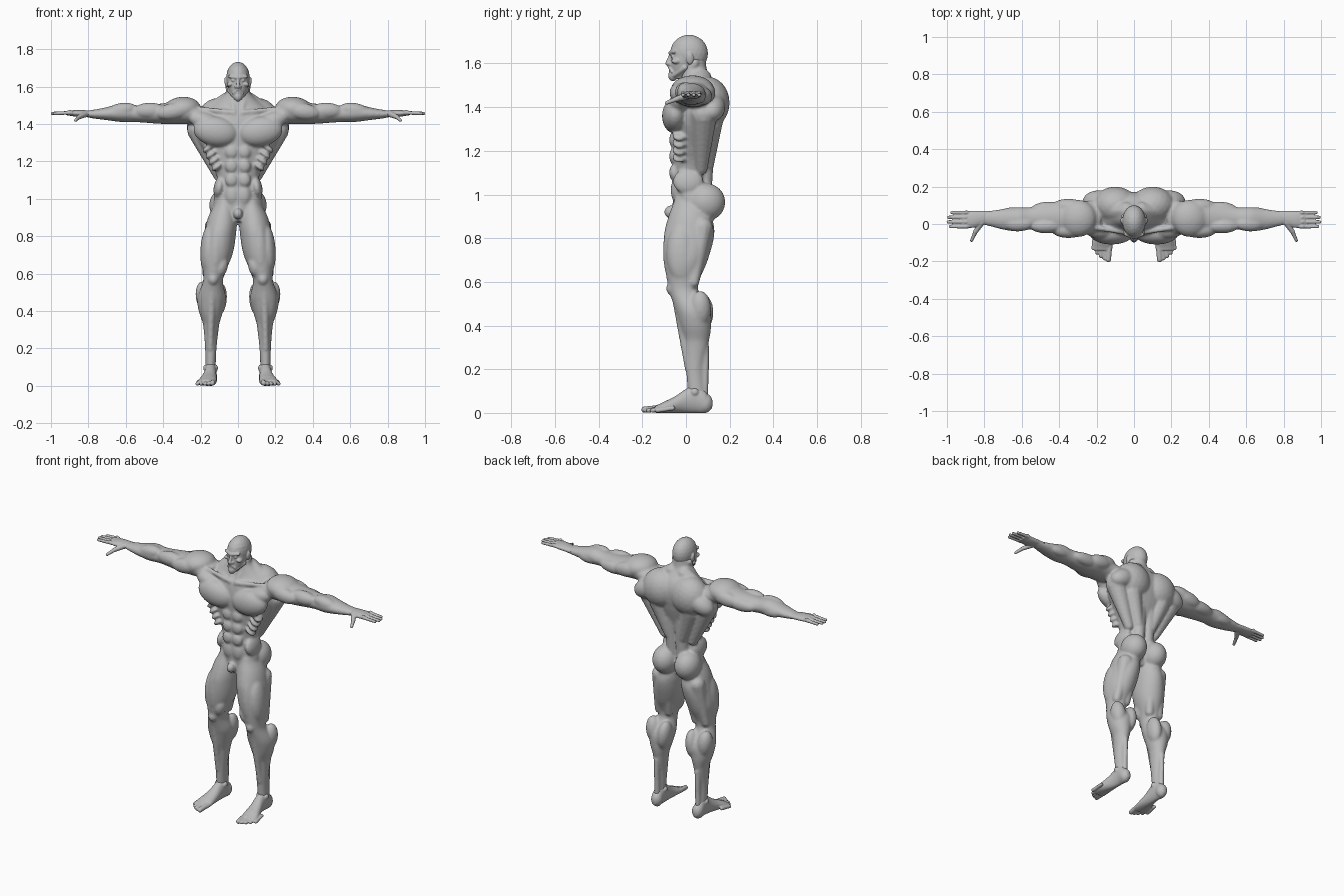
import bpy
import bmesh
import math
from mathutils import Matrix, Vector

cube = bpy.data.objects.get("Cube")
if cube:
    bpy.data.objects.remove(cube, do_unlink=True)

GREY = (0.5, 0.5, 0.5, 1)
clay = bpy.data.materials.new("clay_grey")
clay.use_nodes = True
clay.diffuse_color = GREY
shader = next(node for node in clay.node_tree.nodes if node.type == "BSDF_PRINCIPLED")
shader.inputs["Base Color"].default_value = GREY


def blob(target, at, size, tilt=0, detail=3):
    """Ellipsoid mass; a positive tilt lowers its outer end."""
    turn = Matrix.Rotation(math.radians(tilt), 4, "Y")
    matrix = Matrix.Translation(at) @ turn @ Matrix.Diagonal((*size, 1))
    bmesh.ops.create_icosphere(target, subdivisions=detail, radius=1, matrix=matrix)


def strand(target, start, end, thick, thin):
    """Tapering rounded strand built from overlapping balls."""
    start, end = Vector(start), Vector(end)
    count = math.ceil((end - start).length / (thin * 0.5)) + 1
    for i in range(count + 1):
        t = i / count
        radius = thick + (thin - thick) * t
        blob(target, at=start.lerp(end, t), size=(radius, radius, radius), detail=2)


def section(place, u, v):
    """Cross-section at a place along the axis, with its limits both ways."""
    return (place, *u, *v)


def trunk(height, half, front, back):
    """Cross-section that is centred from side to side."""
    return section(height, u=(-half, half), v=(front, back))


def catmull(a, b, c, d, t):
    """Smooth curve value between b and c."""
    slope = (c - a) / 2
    next_slope = (d - b) / 2
    ease = t * t * (3 - 2 * t)
    return (b + (c - b) * ease + slope * t * (1 - t) * (1 - t)
            - next_slope * t * t * (1 - t))


def tube(target, axis, rows, sides=32, steps=5):
    """Loft ellipses smoothly through the sections."""
    last = len(rows) - 1
    rings = []
    for step in range(last * steps + 1):
        i = min(step // steps, last - 1)
        t = step / steps - i
        before, low, high, after = rows[max(i - 1, 0)], rows[i], rows[i + 1], rows[min(i + 2, last)]
        place = low[0] + (high[0] - low[0]) * t
        limits = [catmull(*values, t) for values in zip(before, low, high, after)]
        u_low, u_high, v_low, v_high = limits[1:]
        ring = []
        for k in range(sides):
            angle = math.tau * k / sides
            u = (u_low + u_high) / 2 + (u_high - u_low) / 2 * math.cos(angle)
            v = (v_low + v_high) / 2 + (v_high - v_low) / 2 * math.sin(angle)
            spot = {"x": (place, u, v), "y": (u, place, v), "z": (u, v, place)}[axis]
            ring.append(target.verts.new(spot))
        rings.append(ring)
    for low, high in zip(rings, rings[1:]):
        for k in range(sides):
            n = (k + 1) % sides
            target.faces.new((low[k], low[n], high[n], high[k]))
    target.faces.new(rings[0])
    target.faces.new(rings[-1])


def finish(target, name, voxel, smoothing):
    """Mirror the half, fuse its masses into one skin and soften it."""
    bmesh.ops.recalc_face_normals(target, faces=target.faces)
    mesh = bpy.data.meshes.new(name)
    target.to_mesh(mesh)
    target.free()
    mesh.materials.append(clay)
    obj = bpy.data.objects.new(name, mesh)
    bpy.context.scene.collection.objects.link(obj)
    mirror = obj.modifiers.new("both_sides", "MIRROR")
    mirror.use_mirror_merge = False
    fuse = obj.modifiers.new("fuse", "REMESH")
    fuse.mode = "VOXEL"
    fuse.voxel_size = voxel
    fuse.use_smooth_shade = True
    soften = obj.modifiers.new("soften", "SMOOTH")
    soften.factor = 0.5
    soften.iterations = smoothing


# Torso core and neck
body = bmesh.new()
tube(body, "z", [
    trunk(height=.88, half=.09, front=-.05, back=.08),
    trunk(height=.97, half=.13, front=-.06, back=.1),
    trunk(height=1.1, half=.11, front=-.06, back=.1),
    trunk(height=1.2, half=.15, front=-.06, back=.12),
    trunk(height=1.35, half=.23, front=-.07, back=.16),
    trunk(height=1.44, half=.22, front=-.06, back=.17),
    trunk(height=1.5, half=.14, front=-.03, back=.15),
    trunk(height=1.56, half=.07, front=-.02, back=.1),
    trunk(height=1.63, half=.05, front=-.02, back=.09)])

# Chest, collarbone and neck muscle
blob(body, at=(.12, -.05, 1.36), size=(.12, .06, .08), tilt=-10)
blob(body, at=(.17, -.03, 1.41), size=(.1, .05, .05), tilt=-20)
strand(body, start=(.02, -.05, 1.46), end=(.2, -.02, 1.48), thick=.014, thin=.014)
strand(body, start=(.05, .04, 1.6), end=(.02, -.04, 1.47), thick=.02, thin=.012)

# Abdomen rows, ribs, flank and groin
for row in range(3):
    blob(body, at=(.034, -.055, 1.25 - .075 * row), size=(.034, .022, .038))
blob(body, at=(.03, -.04, 1.02), size=(.04, .03, .06))
for rib in range(4):
    blob(body, at=(.16 - .016 * rib, -.03, 1.27 - .033 * rib), size=(.036, .034, .015), tilt=35)
blob(body, at=(.1, .01, 1.06), size=(.03, .07, .06), tilt=-10)
blob(body, at=(0, -.07, .92), size=(.025, .03, .03))

# Back: trapezius, shoulder blade, flared side muscles and spine muscle
strand(body, start=(.04, .07, 1.53), end=(.17, .07, 1.45), thick=.05, thin=.045)
blob(body, at=(.1, .1, 1.42), size=(.12, .1, .12), tilt=15)
blob(body, at=(.19, .12, 1.4), size=(.09, .06, .06), tilt=25)
strand(body, start=(.21, .08, 1.37), end=(.1, .07, 1.12), thick=.065, thin=.03)
strand(body, start=(.11, .11, 1.33), end=(.05, .1, 1.14), thick=.06, thin=.03)
strand(body, start=(.035, .1, 1.3), end=(.035, .08, 1.03), thick=.04, thin=.04)

# Arm core, from shoulder to wrist
tube(body, "x", [
    section(.18, u=(-.05, .13), v=(1.4, 1.49)),
    section(.3, u=(-.06, .12), v=(1.4, 1.53)),
    section(.4, u=(-.05, .12), v=(1.4, 1.51)),
    section(.55, u=(-.03, .09), v=(1.41, 1.5)),
    section(.62, u=(-.04, .09), v=(1.41, 1.51)),
    section(.7, u=(-.03, .08), v=(1.42, 1.49)),
    section(.78, u=(-.01, .07), v=(1.43, 1.475)),
    section(.83, u=(0, .07), v=(1.44, 1.47))])

# Shoulder cap, upper arm and forearm muscles
blob(body, at=(.3, .03, 1.48), size=(.1, .1, .065), tilt=6)
for side in (-.035, .095):
    blob(body, at=(.35, side, 1.466), size=(.09, .04, .045), tilt=8)
blob(body, at=(.47, -.01, 1.47), size=(.09, .04, .044))
blob(body, at=(.45, .08, 1.45), size=(.1, .04, .04))
blob(body, at=(.62, 0, 1.475), size=(.08, .04, .038), tilt=8)
blob(body, at=(.64, .06, 1.45), size=(.08, .03, .034))

# Leg core, from hip to ankle
tube(body, "z", [
    section(.99, u=(.02, .12), v=(-.05, .11)),
    section(.9, u=(.006, .16), v=(-.08, .12)),
    section(.82, u=(.01, .18), v=(-.1, .13)),
    section(.7, u=(.03, .2), v=(-.1, .1)),
    section(.57, u=(.08, .185), v=(-.08, .055)),
    section(.47, u=(.065, .217), v=(-.05, .11)),
    section(.4, u=(.08, .21), v=(-.03, .115)),
    section(.33, u=(.1, .187), v=(-.01, .105)),
    section(.2, u=(.115, .176), v=(0, .08)),
    section(.06, u=(.12, .175), v=(.01, .09))])

# Buttock, thigh muscles, kneecap, calf, shin and heel cord
blob(body, at=(.078, .09, .965), size=(.076, .09, .088))
blob(body, at=(.155, -.02, .73), size=(.046, .07, .14), tilt=-4)
blob(body, at=(.115, -.06, .74), size=(.045, .045, .15), tilt=-4)
blob(body, at=(.09, -.05, .64), size=(.036, .04, .06), tilt=-12)
for hip, knee in ((.075, .095), (.13, .165)):
    strand(body, start=(hip, .075, .85), end=(knee, .035, .6), thick=.05, thin=.027)
blob(body, at=(.133, -.07, .57), size=(.026, .02, .03))
blob(body, at=(.1, .07, .46), size=(.04, .056, .09), tilt=-6)
blob(body, at=(.18, .065, .475), size=(.046, .05, .085), tilt=8)
strand(body, start=(.14, -.04, .53), end=(.148, .01, .2), thick=.026, thin=.016)
strand(body, start=(.145, .09, .3), end=(.145, .085, .07), thick=.018, thin=.018)
finish(body, "body", voxel=.008, smoothing=3)

# Head: skull and tapered face
head = bmesh.new()
blob(head, at=(0, .014, 1.646), size=(.063, .087, .086))
tube(head, "z", [
    trunk(height=1.53, half=.02, front=-.06, back=.01),
    trunk(height=1.56, half=.043, front=-.068, back=.04),
    trunk(height=1.6, half=.055, front=-.07, back=.05),
    trunk(height=1.64, half=.058, front=-.069, back=.06),
    trunk(height=1.69, half=.053, front=-.06, back=.06)])

# Brow, nose, nostril, eye, cheek, moustache, lip, jaw, goatee and ear
strand(head, start=(.006, -.07, 1.648), end=(.045, -.056, 1.654), thick=.011, thin=.009)
strand(head, start=(0, -.084, 1.6), end=(0, -.07, 1.64), thick=.011, thin=.008)
blob(head, at=(.012, -.074, 1.597), size=(.008, .01, .007))
blob(head, at=(.025, -.061, 1.633), size=(.013, .01, .008))
blob(head, at=(.042, -.045, 1.612), size=(.018, .022, .013), tilt=20)
strand(head, start=(.003, -.076, 1.584), end=(.026, -.064, 1.562), thick=.008, thin=.006)
strand(head, start=(0, -.073, 1.566), end=(.013, -.069, 1.567), thick=.007, thin=.005)
strand(head, start=(.048, -.005, 1.58), end=(.016, -.055, 1.547), thick=.013, thin=.013)
blob(head, at=(0, -.06, 1.545), size=(.022, .022, .026))
blob(head, at=(.064, .018, 1.622), size=(.008, .017, .028), tilt=8)
finish(head, "head", voxel=.004, smoothing=2)

# Hand: flat palm, four fingers with knuckles and a dropped thumb
hands = bmesh.new()
tube(hands, "x", [
    section(.77, u=(0, .07), v=(1.437, 1.47)),
    section(.81, u=(-.006, .07), v=(1.437, 1.473)),
    section(.86, u=(-.02, .07), v=(1.438, 1.475)),
    section(.915, u=(-.02, .067), v=(1.446, 1.469))])
for finger in range(4):
    across = -.014 + .025 * finger
    tip = .994 - .007 * (finger - 1.3) ** 2
    strand(hands, start=(.89, across, 1.46), end=(tip, across, 1.456), thick=.011, thin=.009)
    blob(hands, at=(.9, across, 1.467), size=(.012, .009, .008))
strand(hands, start=(.815, .008, 1.453), end=(.848, -.042, 1.438), thick=.018, thin=.013)
strand(hands, start=(.848, -.042, 1.438), end=(.868, -.088, 1.42), thick=.012, thin=.009)
finish(hands, "hands", voxel=.0036, smoothing=2)

# Foot: heel to ball, heel pad, ankle bones, then toes stepping back outward
feet = bmesh.new()
tube(feet, "y", [
    section(.12, u=(.13, .16), v=(.02, .055)),
    section(.09, u=(.117, .178), v=(0, .1)),
    section(.045, u=(.114, .178), v=(0, .135)),
    section(0, u=(.115, .182), v=(0, .11)),
    section(-.05, u=(.114, .196), v=(0, .076)),
    section(-.1, u=(.113, .212), v=(0, .052)),
    section(-.14, u=(.116, .216), v=(0, .034))])
blob(feet, at=(.145, .085, .045), size=(.034, .038, .046))
for side in (.12, .173):
    blob(feet, at=(side, .04, .095), size=(.013, .018, .018))
for toe in range(5):
    size = .011 if toe else .015
    root = .131 + .02 * toe
    reach = -.19 + .003 * toe * (toe + 1)
    strand(feet, start=(root, reach + .07, .022), end=(root + .006, reach, size), thick=size, thin=size)
finish(feet, "feet", voxel=.0042, smoothing=2)
